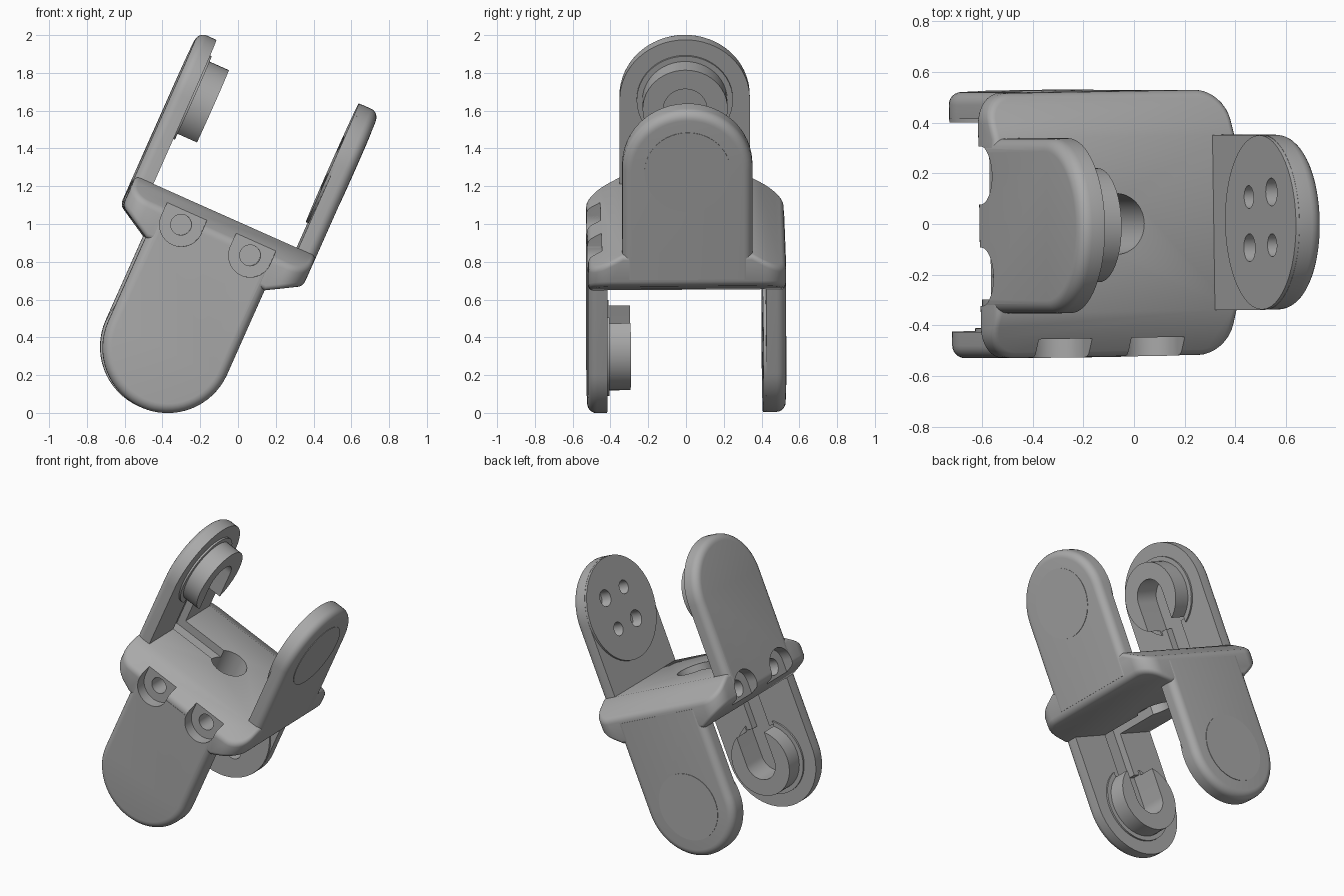
import bpy, bmesh
from math import sin, cos, pi, radians
from mathutils import Matrix, Vector

if "Cube" in bpy.data.objects:
    bpy.data.objects.remove(bpy.data.objects["Cube"])

grey = bpy.data.materials.new("plain grey")
grey.use_nodes = True
grey.diffuse_color = (0.4, 0.4, 0.4, 1)
grey.node_tree.nodes["Principled BSDF"].inputs["Base Color"].default_value = (0.4, 0.4, 0.4, 1)

# Main dimensions: half size of the bracket, arm half width, tip centre, plate half height
HALF, ARM, TIP, PLATE = 0.525, 0.345, 0.625, 0.1375
INNER = 0.42
FLIP = Matrix.Rotation(pi, 4, Vector((1, 1, 0)))      # upper half onto lower half
PLACE = (Matrix.Translation((-0.125, 0, 0.918)) @ Matrix.Rotation(radians(24), 4, 'Y')
         @ Matrix.Rotation(radians(0.9), 4, 'Z'))


def finish(name, bm):
    bmesh.ops.recalc_face_normals(bm, faces=bm.faces)
    mesh = bpy.data.meshes.new(name)
    bm.to_mesh(mesh)
    bm.free()
    ob = bpy.data.objects.new(name, mesh)
    bpy.context.collection.objects.link(ob)
    mesh.materials.append(grey)
    return ob


def loft(name, rings):
    """Skin closed rings of points and cap both ends."""
    bm = bmesh.new()
    rows = [[bm.verts.new(p) for p in ring] for ring in rings]
    count = len(rows[0])
    for a, b in zip(rows, rows[1:]):
        for i in range(count):
            j = (i + 1) % count
            bm.faces.new((a[i], a[j], b[j], b[i]))
    bm.faces.new(rows[0])
    bm.faces.new(rows[-1])
    return finish(name, bm)


def tongue(x, half, low, high, y=0, n=32):
    """Round ended outline in the plane at x, from low to an arc centred at high."""
    s = 1 if high > low else -1
    arc = [(x, y + half * cos(pi * i / n), high + s * half * sin(pi * i / n)) for i in range(n + 1)]
    return [(x, y + half, low)] + arc + [(x, y - half, low)]


def circle(x, r, y=0, z=TIP, n=48):
    return [(x, y + r * cos(2 * pi * i / n), z + r * sin(2 * pi * i / n)) for i in range(n)]


def bar(name, outline, x0, x1, *args):
    return loft(name, [outline(x, *args) for x in (x0, x1)])


def apply(ob, mod):
    with bpy.context.temp_override(object=ob, active_object=ob, selected_objects=[ob]):
        bpy.ops.object.modifier_apply(modifier=mod.name)


def cut(ob, cutters):
    for c in cutters:
        mod = ob.modifiers.new("cut", 'BOOLEAN')
        mod.operation, mod.solver, mod.object = 'DIFFERENCE', 'EXACT', c
        apply(ob, mod)


def twin(ob, name):
    """Copy a part onto the other half of the bracket."""
    other = bpy.data.objects.new(name, ob.data.copy())
    other.data.transform(FLIP)
    bpy.context.collection.objects.link(other)
    return other


def arm(name, side):
    """Arm with sharp inner edges and a rounded outer rim."""
    r = 0.05
    steps = [(INNER, 0)] + [(HALF - r + r * sin(t * pi / 12), r - r * cos(t * pi / 12)) for t in range(7)]
    return loft(name, [tongue(side * x, ARM - d, 0, TIP) for x, d in steps])


# Cutters for one half
arm_groove = bar("cut_arm_groove", tongue, -0.47, -0.2, 0.07, 0.08, TIP)
arm_bore = bar("cut_arm_bore", tongue, -0.47, -0.2, 0.115, TIP - 0.2, TIP)
hub_slot = bar("cut_hub_slot", tongue, -0.5, -0.2, 0.115, TIP - 0.4, TIP)
plate_groove = loft("cut_plate_groove", [
    [(x, y, z) for y, z in ((-0.07, 0.08), (0.07, 0.08), (0.07, 0.2), (-0.07, 0.2))] for x in (-0.47, 0)])
screws = []
for y in (-0.2, 0.2):
    screws.append(bar("cut_pocket", tongue, -0.6, -0.45, 0.115, -0.3, 0, y))
    screws.append(bar("cut_screw", circle, -0.5, -0.28, 0.055, y, 0))
centre_bore = loft("cut_centre_bore", [
    [(0.12 * cos(i * pi / 24), 0.12 * sin(i * pi / 24), z) for i in range(48)] for z in (-0.3, 0.3)])
sockets = [bar("cut_socket", circle, 0.3, 0.48, r, y, TIP + z)
           for y, z, r in ((-0.1, -0.11, 0.055), (0.1, -0.11, 0.045), (-0.09, 0.11, 0.045), (0.12, 0.11, 0.055))]

# Plate: rounded square, chamfered at front and back on top and at the sides below
size, corner = HALF - 0.002, 0.12
plan = [(sx * (size - corner) + corner * cos(a), sy * (size - corner) + corner * sin(a))
        for k, (sx, sy) in enumerate(((1, 1), (-1, 1), (-1, -1), (1, -1)))
        for a in [(k + i / 8) * pi / 2 for i in range(9)]]
plate = loft("plate", [[(x, y, z) for x, y in plan] for z in (-PLATE, PLATE)])
bm = bmesh.new()
bm.from_mesh(plate.data)
drop, run = PLATE - 0.035, size - ARM
for d in (Vector((0, 1, 1)), Vector((0, -1, 1)), Vector((1, 0, -1)), Vector((-1, 0, -1))):
    flat = Vector((d.x, d.y, 0))
    normal = (flat * drop + Vector((0, 0, d.z * run))).normalized()
    geom = bm.verts[:] + bm.edges[:] + bm.faces[:]
    cutres = bmesh.ops.bisect_plane(bm, geom=geom, plane_co=flat * ARM + Vector((0, 0, d.z * PLATE)),
                                    plane_no=normal, clear_outer=True)
    edges = [e for e in cutres["geom_cut"] if isinstance(e, bmesh.types.BMEdge)]
    bmesh.ops.holes_fill(bm, edges=[e for e in bm.edges if e.is_boundary])
bmesh.ops.remove_doubles(bm, verts=bm.verts, dist=0.0005)
bmesh.ops.recalc_face_normals(bm, faces=bm.faces)
bm.to_mesh(plate.data)
bm.free()
bevel = plate.modifiers.new("round", 'BEVEL')
bevel.width, bevel.segments, bevel.angle_limit = 0.025, 4, radians(42)
bevel.use_clamp_overlap = False
apply(plate, bevel)

# Hub arm with slotted hub and low pad
hub_arm = arm("upper_hub_arm", -1)
pad = bar("upper_hub_pad", circle, -INNER - 0.01, -INNER + 0.012, 0.255)
hub = bar("upper_hub", circle, -INNER - 0.01, -0.295, 0.225)

# Socket arm with inner disc and outer cover
socket_arm = arm("upper_socket_arm", 1)
disc = bar("upper_socket_disc", circle, INNER - 0.015, INNER + 0.03, ARM - 0.001)
cover = bar("upper_cover", circle, HALF - 0.02, HALF + 0.003, 0.228)

# Cut everything
cut(hub_arm, [arm_groove, arm_bore] + screws)
cut(pad, [hub_slot])
cut(hub, [hub_slot])
cut(socket_arm, sockets)
cut(disc, sockets)
half_cutters = [arm_groove, plate_groove] + screws
lower_cutters = [twin(c, c.name + "_lower") for c in half_cutters]
cut(plate, [centre_bore] + half_cutters + lower_cutters)
for c in half_cutters + lower_cutters + sockets + [arm_bore, hub_slot, centre_bore]:
    bpy.data.objects.remove(c)

# Lower half, final pose and shading
uppers = [hub_arm, pad, hub, socket_arm, disc, cover]
parts = [plate] + uppers + [twin(p, p.name.replace("upper", "lower")) for p in uppers]
for p in parts:
    p.data.transform(PLACE)
    bpy.ops.object.select_all(action='DESELECT')
    p.select_set(True)
    bpy.context.view_layer.objects.active = p
    bpy.ops.object.shade_smooth_by_angle(angle=radians(32))
